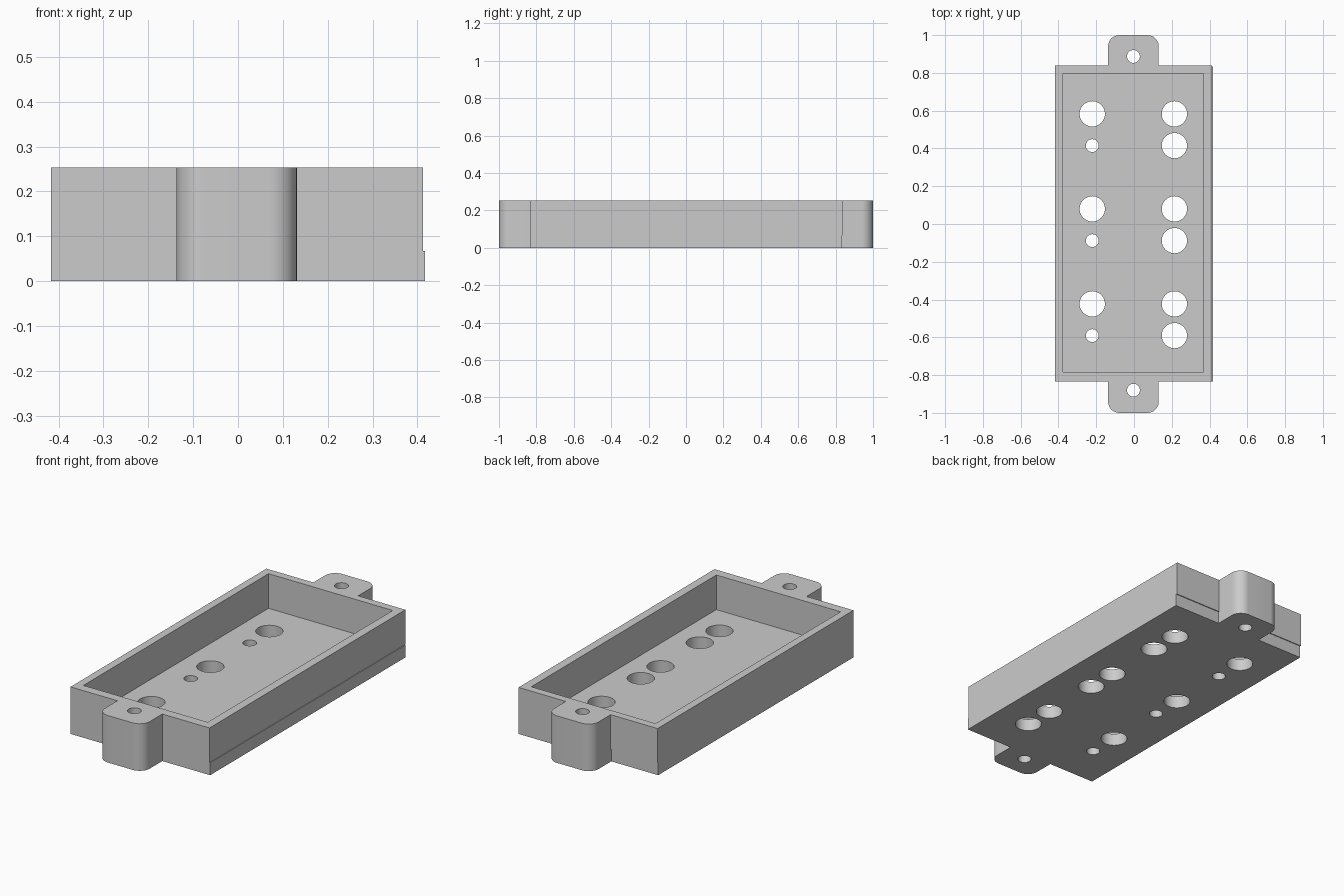
import bpy
import bmesh
from math import cos, sin, pi, radians

cube = bpy.data.objects.get("Cube")
if cube:
    bpy.data.objects.remove(cube, do_unlink=True)

grey = bpy.data.materials.new("plain grey")
grey.use_nodes = True
colour = (0.6, 0.6, 0.6, 1)
grey.diffuse_color = colour
grey.node_tree.nodes["Principled BSDF"].inputs["Base Color"].default_value = colour


def arc(x, y, r, start, end, steps):
    angles = [start + (end - start) * i / steps for i in range(steps + 1)]
    return [(x + r * cos(a), y + r * sin(a)) for a in angles]


def circle(x, y, r):
    return arc(x, y, r, 0, 2 * pi, 48)[:-1]


def rectangle(x0, x1, y0, y1):
    return [(x0, y0), (x1, y0), (x1, y1), (x0, y1)]


def extrude_profile(name, loops, z0, z1):
    """Fill an outline with holes and extrude it from z0 to z1."""
    curve = bpy.data.curves.new(name, "CURVE")
    curve.dimensions = "2D"
    curve.fill_mode = "BOTH"
    curve.extrude = (z1 - z0) / 2
    for loop in loops:
        spline = curve.splines.new("POLY")
        spline.points.add(len(loop) - 1)
        for point, (x, y) in zip(spline.points, loop):
            point.co = (x, y, 0, 1)
        spline.use_cyclic_u = True
    obj = bpy.data.objects.new(name, curve)
    bpy.context.collection.objects.link(obj)
    bpy.ops.object.select_all(action="DESELECT")
    obj.select_set(True)
    bpy.context.view_layer.objects.active = obj
    bpy.ops.object.convert(target="MESH")
    obj = bpy.context.view_layer.objects.active
    # Weld the caps to the sides
    bm = bmesh.new()
    bm.from_mesh(obj.data)
    bmesh.ops.remove_doubles(bm, verts=bm.verts, dist=0.0001)
    bmesh.ops.translate(bm, verts=bm.verts, vec=(0, 0, (z0 + z1) / 2))
    bmesh.ops.recalc_face_normals(bm, faces=bm.faces)
    bm.to_mesh(obj.data)
    bm.free()
    obj.data.materials.clear()
    obj.data.materials.append(grey)
    bpy.ops.object.shade_smooth_by_angle(angle=radians(30))
    return obj


HEIGHT, FLOOR = 0.254, 0.067
BIG, SMALL = 0.067, 0.034

# Floor plate with three repeated groups of holes
holes = []
for y in (0.583, 0.08, -0.423):
    holes += [circle(-0.221, y, BIG), circle(-0.221, y - 0.168, SMALL),
              circle(0.214, y, BIG), circle(0.214, y - 0.168, BIG)]
extrude_profile("floor_plate", [rectangle(-0.417, 0.417, -0.833, 0.833)] + holes, 0, FLOOR)

# Rim walls, slightly offset from the floor plate
extrude_profile("rim_walls", [rectangle(-0.417, 0.413, -0.833, 0.838),
                              rectangle(-0.375, 0.367, -0.783, 0.796)], FLOOR, HEIGHT)

# Rounded mounting tabs at both ends
R, MID, HALF = 0.06, -0.003, 0.134
for name, side, hole_y in (("front_tab", -1, -0.88), ("back_tab", 1, 0.887)):
    outline = [(MID + HALF, 0.833)]
    outline += arc(MID + HALF - R, 1 - R, R, 0, pi / 2, 12)
    outline += arc(MID - HALF + R, 1 - R, R, pi / 2, pi, 12)
    outline += [(MID - HALF, 0.833)]
    outline = [(x, y * side) for x, y in outline]
    extrude_profile(name, [outline, circle(MID, hole_y, SMALL)], 0, HEIGHT)
